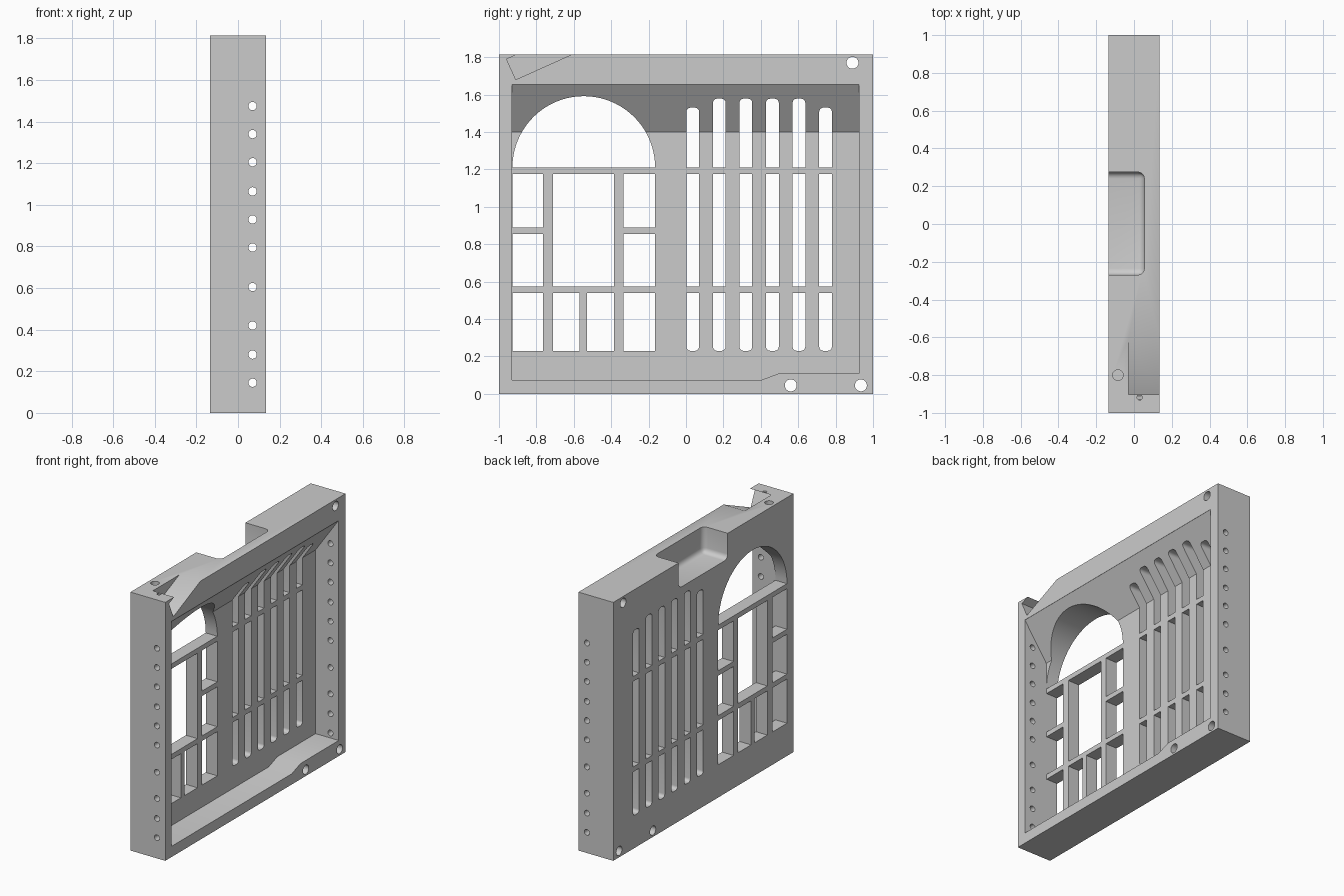
import bpy, bmesh, math
from mathutils import Vector

if "Cube" in bpy.data.objects:
    bpy.data.objects.remove(bpy.data.objects["Cube"])

grey = bpy.data.materials.new("light grey")
grey.diffuse_color = (0.6, 0.6, 0.6, 1)
grey.use_nodes = True
grey.node_tree.nodes["Principled BSDF"].inputs["Base Color"].default_value = grey.diffuse_color


def prism(bm, pts, axis, a, b):
    """Extrude a 2D outline along an axis from a to b."""
    place = {"x": lambda u, v, t: (t, u, v),
             "y": lambda u, v, t: (u, t, v),
             "z": lambda u, v, t: (u, v, t)}[axis]
    lo = [bm.verts.new(place(u, v, a)) for u, v in pts]
    hi = [bm.verts.new(place(u, v, b)) for u, v in pts]
    n = len(pts)
    bm.faces.new(lo)
    bm.faces.new(hi)
    for i in range(n):
        j = (i + 1) % n
        bm.faces.new((lo[i], lo[j], hi[j], hi[i]))


def rect(u0, u1, v0, v1):
    return [(u0, v0), (u1, v0), (u1, v1), (u0, v1)]


def arc(cu, cv, r, start, end, n):
    return [(cu + r * math.cos(math.radians(start + (end - start) * i / n)),
             cv + r * math.sin(math.radians(start + (end - start) * i / n)))
            for i in range(n + 1)]


def circle(cu, cv, r, n=24):
    return arc(cu, cv, r, 0, 360, n)[:-1]


def finish(bm, name):
    bmesh.ops.recalc_face_normals(bm, faces=bm.faces)
    me = bpy.data.meshes.new(name)
    bm.to_mesh(me)
    bm.free()
    ob = bpy.data.objects.new(name, me)
    bpy.context.collection.objects.link(ob)
    me.materials.append(grey)
    return ob


# Solid block
bm = bmesh.new()
prism(bm, rect(-0.135, 0.135, -1, 1), "z", 0, 1.815)
panel = finish(bm, "panel_housing")

# Shallow tray with a sloping top, open to +x
bm = bmesh.new()
prism(bm, [(-0.93, 0.075), (0.405, 0.075), (0.5, 0.11), (0.925, 0.11),
           (0.925, 1.655), (-0.93, 1.655)], "x", -0.045, 0.3)
cut = bmesh.ops.bisect_plane(bm, geom=bm.verts[:] + bm.edges[:] + bm.faces[:],
                             plane_co=Vector((-0.045, 0, 1.4)),
                             plane_no=Vector((-0.255, 0, 0.179)), clear_outer=True)
bmesh.ops.edgenet_fill(bm, edges=[e for e in cut["geom_cut"]
                                  if isinstance(e, bmesh.types.BMEdge)])
cutters = [finish(bm, "tray_cutter")]

# Arched window, panes and rounded slots
bm = bmesh.new()
L, R = -0.928, -0.165
prism(bm, arc((L + R) / 2, 1.21, (R - L) / 2, 0, 180, 40), "x", -0.3, 0.3)
panes = [(-0.71, -0.385, 0.575, 1.175), (-0.71, -0.57, 0.23, 0.54),
         (-0.53, -0.385, 0.23, 0.54)]
for y0, y1 in ((L, -0.765), (-0.335, R)):
    panes += [(y0, y1, 0.89, 1.175), (y0, y1, 0.575, 0.855), (y0, y1, 0.23, 0.54)]
for p in panes:
    prism(bm, rect(*p), "x", -0.3, 0.3)
r = 0.022
for i in range(6):
    y0 = 0.002 + 0.142 * i
    y1 = y0 + 0.068
    top = 1.53 if i in (0, 5) else 1.578
    prism(bm, arc(y0 + r, 0.23 + r, r, 180, 270, 5) + arc(y1 - r, 0.23 + r, r, 270, 360, 5)
          + [(y1, 0.54), (y0, 0.54)], "x", -0.3, 0.3)
    prism(bm, rect(y0, y1, 0.575, 1.175), "x", -0.3, 0.3)
    prism(bm, [(y0, 1.21), (y1, 1.21)] + arc(y1 - r, top - r, r, 0, 90, 5)
          + arc(y0 + r, top - r, r, 90, 180, 5), "x", -0.3, 0.3)
cutters.append(finish(bm, "window_cutter"))

# Filleted pocket in the top of the back face
bm = bmesh.new()
prism(bm, rect(-0.3, 0.055, -0.27, 0.275), "z", 1.635, 2.0)
bmesh.ops.bevel(bm, geom=bm.edges[:], offset=0.035, segments=5, profile=0.5,
                affect="EDGES")
cutters.append(finish(bm, "pocket_cutter"))

# Tilted notch in the top rim
bm = bmesh.new()
c, s = math.cos(math.radians(24.2)), math.sin(math.radians(24.2))
y, z, w, h = -0.91, 1.68, 0.6, 0.12
prism(bm, [(y, z), (y + w * c, z + w * s), (y + w * c - h * s, z + w * s + h * c),
           (y - h * s, z + h * c)], "x", -0.03, 0.3)
cutters.append(finish(bm, "notch_cutter"))

# Row of holes through both side walls
bm = bmesh.new()
for z in (0.145, 0.28, 0.42, 0.605, 0.795, 0.93, 1.065, 1.205, 1.34, 1.475):
    for y in (-0.98, 0.98):
        prism(bm, circle(0.07, z, 0.02), "y", y - 0.1, y + 0.1)
# Mounting holes through the rim
for y, z in ((0.89, 1.77), (0.56, 0.045), (0.935, 0.045)):
    prism(bm, circle(y, z, 0.032), "x", -0.3, 0.3)
# Small blind holes in the top
prism(bm, circle(-0.085, -0.8, 0.028), "z", 1.7, 1.9)
prism(bm, circle(0.03, -0.918, 0.014), "z", 1.72, 1.9)
cutters.append(finish(bm, "hole_cutter"))

# Cut everything out of the block
bpy.context.view_layer.objects.active = panel
panel.select_set(True)
for cutter in cutters:
    mod = panel.modifiers.new(cutter.name, "BOOLEAN")
    mod.operation = "DIFFERENCE"
    mod.solver = "EXACT"
    mod.object = cutter
    bpy.ops.object.modifier_apply(modifier=mod.name)
    bpy.data.objects.remove(cutter)
bpy.ops.object.shade_smooth_by_angle(angle=math.radians(30))
